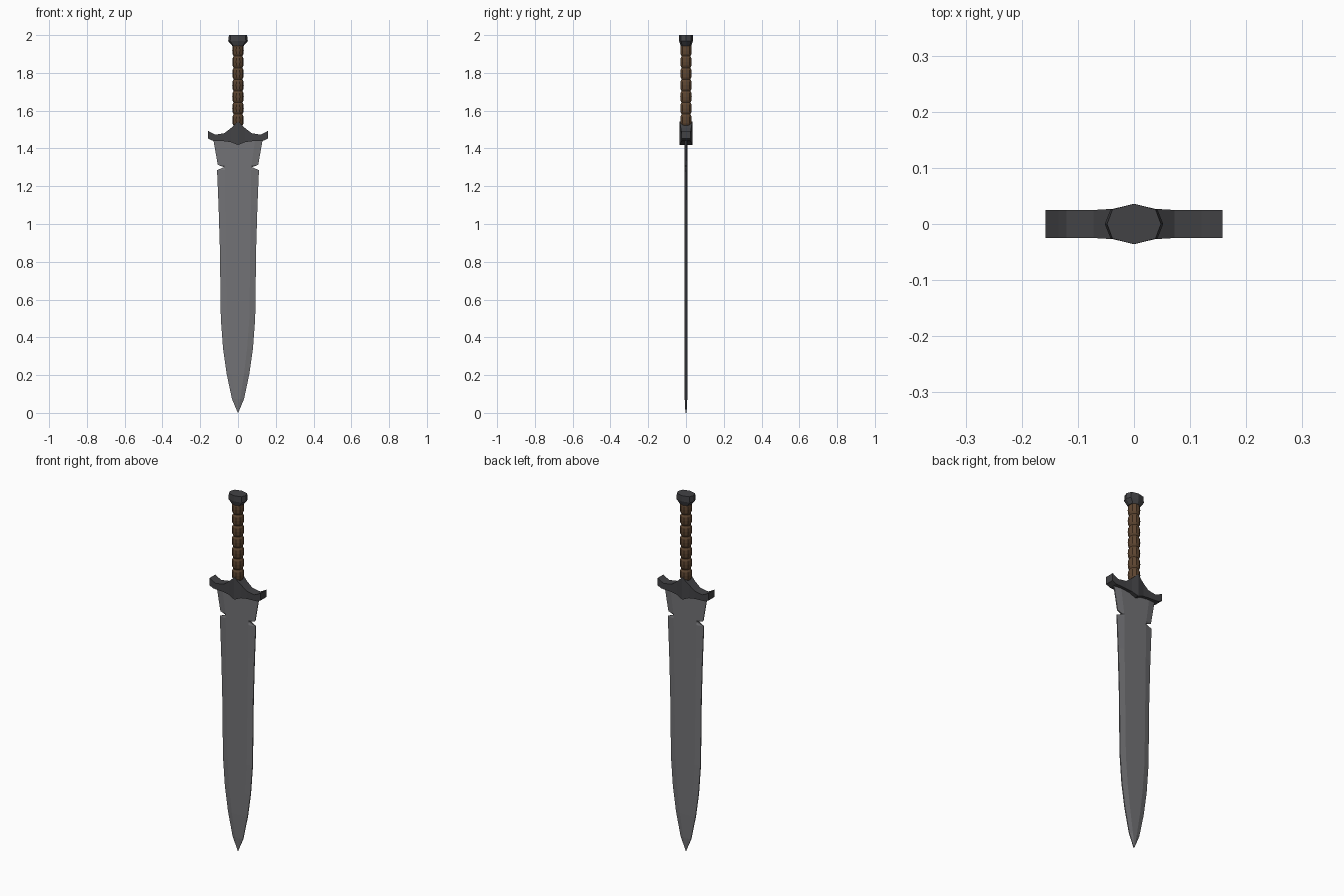
import bpy, bmesh, math

if "Cube" in bpy.data.objects:
    bpy.data.objects.remove(bpy.data.objects["Cube"])


def material(name, rgb):
    m = bpy.data.materials.new(name)
    m.diffuse_color = (*rgb, 1)
    m.use_nodes = True
    m.node_tree.nodes["Principled BSDF"].inputs["Base Color"].default_value = m.diffuse_color
    return m


def loft(name, rings, mat):
    """Skin a stack of equal-length rings and cap both ends."""
    bm = bmesh.new()
    loops = [[bm.verts.new(p) for p in r] for r in rings]
    n = len(rings[0])
    for a, b in zip(loops, loops[1:]):
        for i in range(n):
            j = (i + 1) % n
            bm.faces.new((a[i], a[j], b[j], b[i]))
    bm.faces.new(loops[0][::-1])
    bm.faces.new(loops[-1])
    bmesh.ops.remove_doubles(bm, verts=bm.verts, dist=1e-5)
    bmesh.ops.recalc_face_normals(bm, faces=bm.faces)
    me = bpy.data.meshes.new(name)
    bm.to_mesh(me)
    bm.free()
    ob = bpy.data.objects.new(name, me)
    bpy.context.collection.objects.link(ob)
    me.materials.append(mat)
    return ob


steel = material("steel", (0.17, 0.17, 0.18))
iron = material("dark_iron", (0.055, 0.055, 0.06))
leather = material("leather", (0.11, 0.06, 0.03))

# Blade: z, edge half-width, flat half-width, half-thickness
rows = [(0.0, 0.001, 0.0005, 0.003), (0.074, 0.032, 0.012, 0.007),
        (0.206, 0.060, 0.032, 0.009), (0.339, 0.079, 0.048, 0.009),
        (0.50, 0.091, 0.060, 0.009), (0.87, 0.096, 0.065, 0.009),
        (1.10, 0.103, 0.068, 0.009), (1.285, 0.111, 0.070, 0.009),
        (1.301, 0.074, 0.070, 0.009), (1.313, 0.107, 0.072, 0.009),
        (1.46, 0.133, 0.092, 0.009)]
rings = []
for z, w, f, t in rows:
    e = t * 0.3
    rings.append([(-w, -e, z), (-f, -t, z), (f, -t, z), (w, -e, z),
                  (w, e, z), (f, t, z), (-f, t, z), (-w, e, z)])
loft("blade", rings, steel)

# Crossguard: x, bottom z, top z, half-depth; mirrored to the left
half = [(0.0, 1.418, 1.542, 0.034), (0.037, 1.433, 1.508, 0.027),
        (0.072, 1.438, 1.481, 0.025), (0.120, 1.440, 1.473, 0.025),
        (0.135, 1.441, 1.480, 0.025), (0.158, 1.452, 1.493, 0.025)]
stations = [(-x, b, t, d) for x, b, t, d in half[:0:-1]] + half
loft("crossguard", [[(x, -d, b), (x, d, b), (x, d, t), (x, -d, t)]
                    for x, b, t, d in stations], iron)


# Grip: stack of seven bulging leather wraps
def ring(r, z, n=10):
    return [(r * math.cos(2 * math.pi * i / n), r * 1.05 * math.sin(2 * math.pi * i / n), z)
            for i in range(n)]


z0, z1, count = 1.52, 1.95, 7
h = (z1 - z0) / count
rings = []
for k in range(count):
    for f, r in ((0.0, 0.0235), (0.18, 0.029), (0.5, 0.0305), (0.82, 0.029)):
        rings.append(ring(r, z0 + h * (k + f)))
rings.append(ring(0.0235, z1))
loft("grip", rings, leather)

# Pommel: faceted, wider across x than deep
plan = [(1, 0), (0.8, 0.72), (0, 1), (-0.8, 0.72),
        (-1, 0), (-0.8, -0.72), (0, -1), (0.8, -0.72)]
loft("pommel", [[(a * px, b * py, z) for px, py in plan]
                for a, b, z in ((0.030, 0.028, 1.943), (0.052, 0.036, 1.968),
                                (0.048, 0.036, 2.0))], iron)
